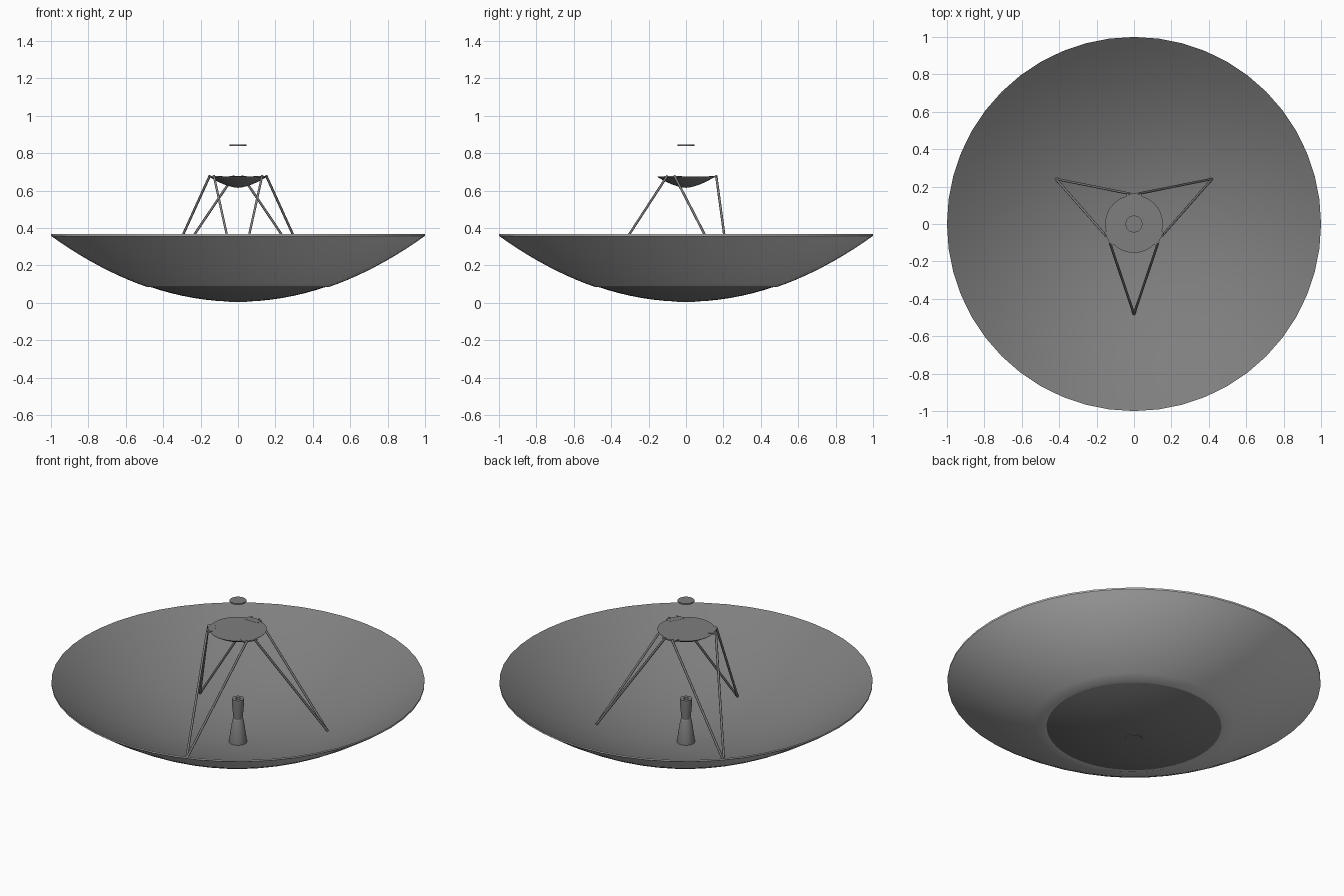
import bpy, bmesh
from math import cos, sin, pi, radians
from mathutils import Vector

cube = bpy.data.objects.get("Cube")
if cube:
    bpy.data.objects.remove(cube, do_unlink=True)


def make_material(name, value):
    mat = bpy.data.materials.new(name)
    mat.use_nodes = True
    mat.diffuse_color = (value, value, value, 1)
    mat.node_tree.nodes["Principled BSDF"].inputs["Base Color"].default_value = mat.diffuse_color
    return mat


grey = make_material("mid_grey", 0.21)
light_grey = make_material("light_grey", 0.62)


def finish(name, bm, mat=grey, angle=30):
    mesh = bpy.data.meshes.new(name)
    bm.to_mesh(mesh)
    bm.free()
    mesh.materials.append(mat)
    obj = bpy.data.objects.new(name, mesh)
    bpy.context.collection.objects.link(obj)
    bpy.ops.object.select_all(action='DESELECT')
    obj.select_set(True)
    bpy.context.view_layer.objects.active = obj
    bpy.ops.object.shade_smooth_by_angle(angle=radians(angle))


def lathe(name, profile, mat=grey, sides=48):
    """Spin (radius, height) points; an outward profile faces up."""
    bm = bmesh.new()
    rings = [[bm.verts.new((r * cos(2 * pi * i / sides), r * sin(2 * pi * i / sides), z))
              for i in range(sides)] for r, z in profile]
    for a, b in zip(rings, rings[1:]):
        for i in range(sides):
            j = (i + 1) % sides
            bm.faces.new((a[i], b[i], b[j], a[j]))
    bmesh.ops.remove_doubles(bm, verts=bm.verts, dist=1e-5)
    finish(name, bm, mat)


def polar(r, degrees, z):
    return Vector((r * cos(radians(degrees)), r * sin(radians(degrees)), z))


def rod(name, start, end, radius):
    bm = bmesh.new()
    d = end - start
    bmesh.ops.create_cone(bm, cap_ends=True, segments=8, radius1=radius,
                          radius2=radius, depth=d.length)
    bmesh.ops.transform(bm, matrix=d.to_track_quat('Z', 'Y').to_matrix().to_4x4(), verts=bm.verts)
    bmesh.ops.translate(bm, vec=(start + end) / 2, verts=bm.verts)
    finish(name, bm, angle=50)


def bowl(r):
    return 0.009 + 0.358 * r * r


# Main dish: grey reflecting sheet and its exposed centre back
STEP = 0.487
steps = 16
lathe("dish_reflector", [(i / steps, bowl(i / steps)) for i in range(steps + 1)])
lathe("dish_centre_back", [(0.48 * i / 8, bowl(0.48 * i / 8) - 0.003) for i in range(8, -1, -1)])

# Light outer shell: rim wall, backing and inner lip
radii = [1 - (1 - STEP) * i / 10 for i in range(11)]
lathe("dish_backing", [(1, bowl(1))] + [(r, bowl(r) - 0.009) for r in radii]
      + [(0.46, bowl(0.46))], light_grey)

# Feed horn at the middle of the dish
lathe("feed_horn", [(0, 0.25), (0.014, 0.25), (0.014, 0.266), (0.033, 0.266), (0.033, 0.24),
                    (0.025, 0.15), (0.031, 0.138), (0.048, 0.02), (0.048, 0.004), (0, 0.004)],
      sides=24)

# Secondary reflector: flat top with a bowl-shaped underside
under = [(0.15 * i / 8, 0.615 + 0.056 * (i / 8) ** 1.6) for i in range(8, -1, -1)]
lathe("secondary_reflector", [(0, 0.676), (0.154, 0.676)] + under)

# Thin disc floating above
lathe("upper_disc", [(0, 0.846), (0.045, 0.846), (0.045, 0.839), (0, 0.839)], sides=24)

# Mounting tabs around the secondary reflector
for n, a in enumerate((90, 210, 330), 1):
    bm = bmesh.new()
    outline = [(0.13, -20), (0.167, -14), (0.167, 14), (0.13, 20)]
    face = bm.faces.new([bm.verts.new(polar(r, a + da, 0.669)) for r, da in outline])
    made = bmesh.ops.extrude_face_region(bm, geom=[face])
    bmesh.ops.translate(bm, vec=(0, 0, 0.008),
                        verts=[v for v in made["geom"] if isinstance(v, bmesh.types.BMVert)])
    bmesh.ops.recalc_face_normals(bm, faces=bm.faces)
    finish(f"mounting_tab_{n}", bm)

# Three pairs of support struts, each pair sharing one foot on the dish
for n, a in enumerate((30, 150, 270), 1):
    foot = polar(0.482, a, bowl(0.482))
    for side, da in (("a", -52.5), ("b", 52.5)):
        rod(f"support_strut_{n}{side}", foot, polar(0.163, a + da, 0.68), 0.0065)
